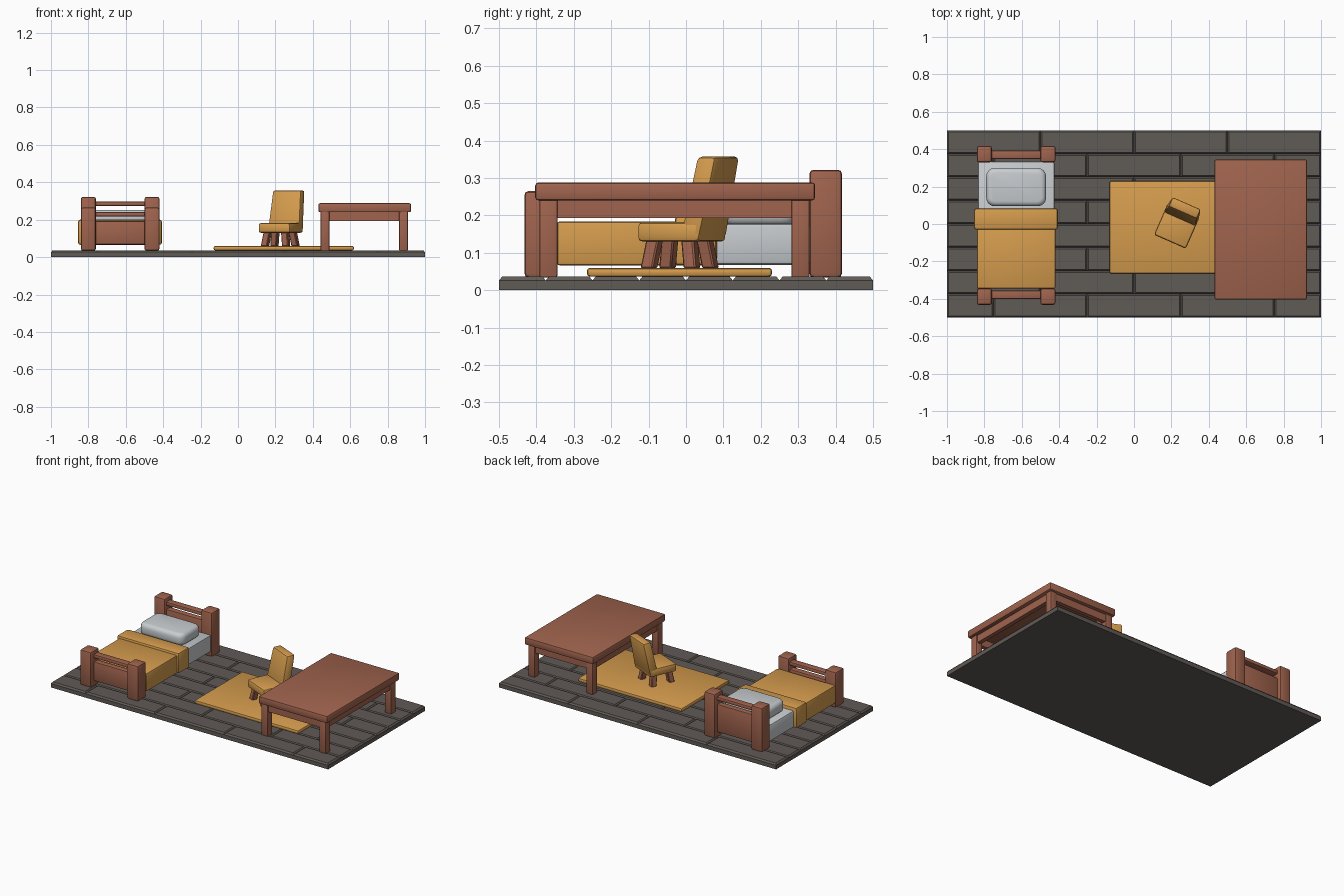
import bpy, bmesh, math
from mathutils import Matrix

if "Cube" in bpy.data.objects:
    bpy.data.objects.remove(bpy.data.objects["Cube"])


def material(name, rgb):
    m = bpy.data.materials.new(name)
    m.diffuse_color = (*rgb, 1)
    m.use_nodes = True
    m.node_tree.nodes["Principled BSDF"].inputs["Base Color"].default_value = m.diffuse_color
    return m


WOOD = material("red_brown_wood", (0.35, 0.125, 0.075))
CLOTH = material("ochre_cloth", (0.66, 0.33, 0.075))
LINEN = material("pale_grey_linen", (0.58, 0.61, 0.63))
FLOOR = material("dark_grey_planks", (0.118, 0.103, 0.092))


def add_block(bm, low, high):
    """Hexahedron between two level rectangles, each (x0, x1, y0, y1, z)."""
    v = [bm.verts.new(p) for r in (low, high) for p in
         ((r[0], r[2], r[4]), (r[1], r[2], r[4]), (r[1], r[3], r[4]), (r[0], r[3], r[4]))]
    bm.faces.new(v[3::-1])
    bm.faces.new(v[4:])
    for i in range(4):
        j = (i + 1) % 4
        bm.faces.new((v[i], v[j], v[j + 4], v[i + 4]))


def finish(bm, name, mat, matrix=None, smooth=True):
    me = bpy.data.meshes.new(name)
    bm.to_mesh(me)
    bm.free()
    me.materials.append(mat)
    ob = bpy.data.objects.new(name, me)
    bpy.context.collection.objects.link(ob)
    if matrix:
        ob.matrix_world = matrix
    if smooth:
        bpy.ops.object.select_all(action='DESELECT')
        ob.select_set(True)
        bpy.context.view_layer.objects.active = ob
        bpy.ops.object.shade_smooth_by_angle(angle=math.radians(35))
    return ob


def block(name, low, high, mat, bevel=0.006, segs=2, matrix=None):
    bm = bmesh.new()
    add_block(bm, low, high)
    if bevel:
        bmesh.ops.bevel(bm, geom=bm.edges[:], offset=bevel, segments=segs,
                        profile=0.5, affect='EDGES')
    return finish(bm, name, mat, matrix)


def box(name, x0, x1, y0, y1, z0, z1, mat, bevel=0.006, segs=2):
    return block(name, (x0, x1, y0, y1, z0), (x0 + 0, x1, y0, y1, z1), mat, bevel, segs)


# Floor: slab with staggered, chamfered planks on top
bm = bmesh.new()
add_block(bm, (-1, 1, -0.5, 0.5, 0), (-1, 1, -0.5, 0.5, 0.026))
C = 0.008
for row in range(8):
    y0 = -0.5 + row * 0.125
    y1 = y0 + 0.125
    cuts = [-1, -0.75, -0.25, 0.25, 0.75, 1] if row % 2 == 0 else [-1, -0.5, 0, 0.5, 1]
    for x0, x1 in zip(cuts, cuts[1:]):
        add_block(bm, (x0, x1, y0, y1, 0.026), (x0 + C, x1 - C, y0 + C, y1 - C, 0.036))
finish(bm, "plank_floor", FLOOR, smooth=False)

# Rug
box("rug", -0.13, 0.62, -0.265, 0.23, 0.036, 0.06, CLOTH, 0.009)

# Bed ends: posts, rail and panel
for end, y0, y1, top, ry in (("foot", -0.432, -0.345, 0.265, -0.378),
                             ("head", 0.33, 0.417, 0.322, 0.37)):
    for side, x0 in (("left", -0.84), ("right", -0.5)):
        box(f"{end}_post_{side}", x0, x0 + 0.08, y0, y1, 0.034, top, WOOD, 0.011)
    box(f"{end}_rail", -0.77, -0.49, ry - 0.023, ry + 0.023, top - 0.048, top - 0.024, WOOD, 0.007)
    box(f"{end}_panel", -0.77, -0.49, ry - 0.02, ry + 0.02, 0.067, top - 0.073, WOOD, 0.006)

# Bedding
box("mattress", -0.834, -0.426, -0.34, 0.335, 0.068, 0.178, LINEN, 0.01)
box("blanket", -0.84, -0.42, -0.345, 0.0, 0.066, 0.184, CLOTH, 0.008)
box("blanket_fold", -0.855, -0.407, -0.03, 0.083, 0.066, 0.2, CLOTH, 0.012)

# Pillow: rounded corners in plan, soft swollen edge
bm = bmesh.new()
add_block(bm, (-0.79, -0.47, 0.095, 0.3, 0.172), (-0.79, -0.47, 0.095, 0.3, 0.252))
uprights = [e for e in bm.edges if abs(e.verts[0].co.z - e.verts[1].co.z) > 0.01]
bmesh.ops.bevel(bm, geom=uprights, offset=0.045, segments=4, profile=0.5, affect='EDGES')
rims = [e for e in bm.edges if abs(e.verts[0].co.z - e.verts[1].co.z) < 0.001]
bmesh.ops.bevel(bm, geom=rims, offset=0.026, segments=3, profile=0.5, affect='EDGES')
finish(bm, "pillow", LINEN)

# Desk: top, legs and apron boards
box("desk_top", 0.43, 0.925, -0.403, 0.345, 0.24, 0.288, WOOD, 0.008)
for x0 in (0.442, 0.862):
    for y0 in (-0.392, 0.282):
        box("desk_leg", x0, x0 + 0.046, y0, y0 + 0.048, 0.034, 0.245, WOOD, 0.005)
for x0 in (0.45, 0.873):
    box("desk_side_apron", x0, x0 + 0.027, -0.36, 0.3, 0.193, 0.245, WOOD, 0)
for y0 in (-0.382, 0.295):
    box("desk_end_apron", 0.46, 0.89, y0, y0 + 0.027, 0.193, 0.245, WOOD, 0)

# Chair, turned toward the desk
CH = Matrix.Translation((0.237, 0.008, 0)) @ Matrix.Rotation(math.radians(-23.7), 4, 'Z')
block("chair_seat", (-0.093, 0.093, -0.112, 0.07, 0.13), (-0.093, 0.093, -0.112, 0.07, 0.182),
      CLOTH, 0.012, 2, CH)
block("chair_back", (-0.093, 0.093, 0.012, 0.07, 0.14), (-0.083, 0.083, 0.058, 0.114, 0.357),
      CLOTH, 0.012, 2, CH)
for sx in (-1, 1):
    for sy in (-1, 1):
        bx, by = sx * 0.062, -0.027 + sy * 0.063
        tx, ty = sx * 0.05, -0.027 + sy * 0.05
        block("chair_leg", (bx - 0.018, bx + 0.018, by - 0.018, by + 0.018, 0.058),
              (tx - 0.018, tx + 0.018, ty - 0.018, ty + 0.018, 0.14), WOOD, 0.004, 1, CH)
